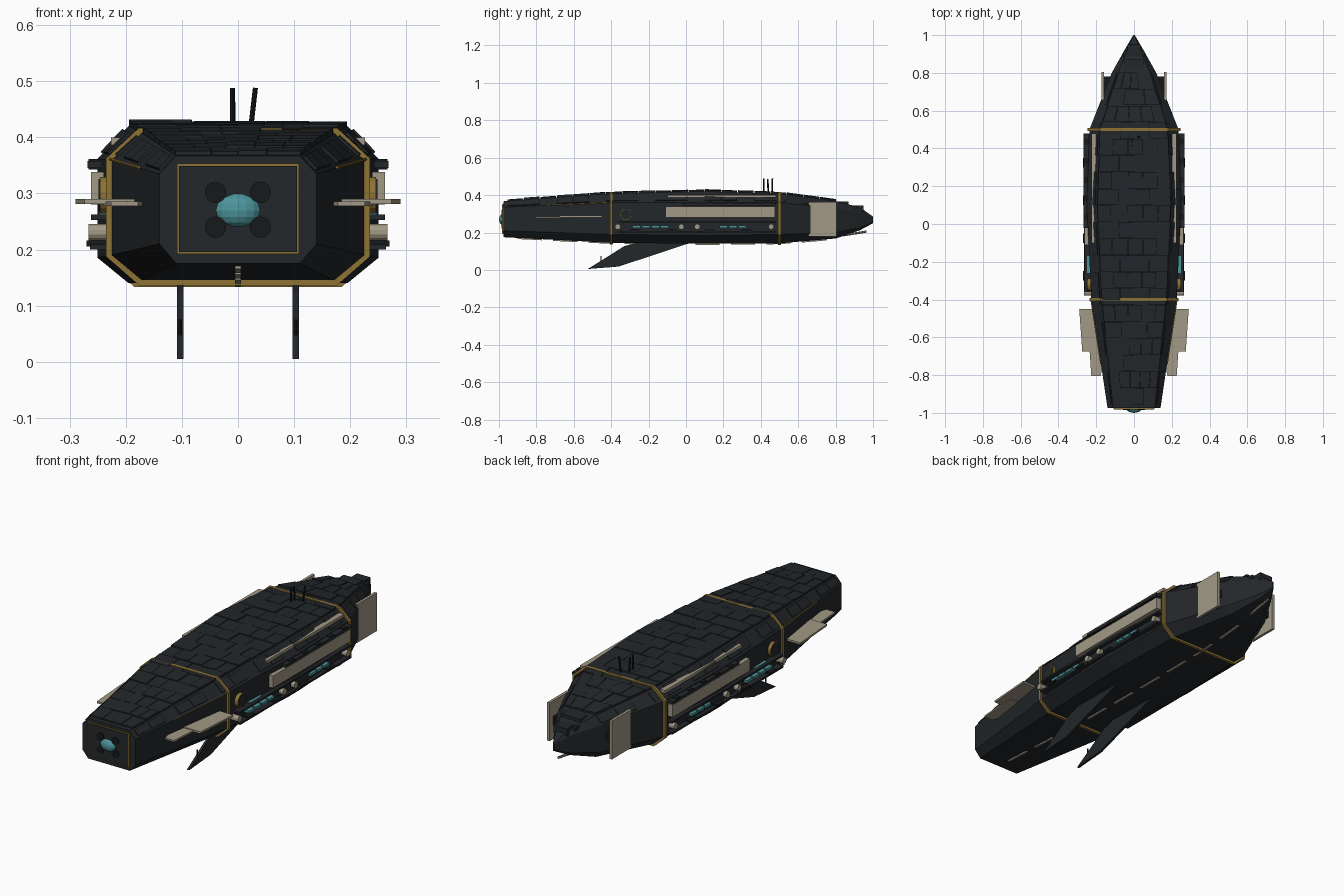
import bpy, bmesh, math, random
from mathutils import Vector

if "Cube" in bpy.data.objects:
    bpy.data.objects.remove(bpy.data.objects["Cube"])
random.seed(4)

def material(name, r, g, b):
    m = bpy.data.materials.new(name)
    m.diffuse_color = (r, g, b, 1)
    m.use_nodes = True
    m.node_tree.nodes["Principled BSDF"].inputs["Base Color"].default_value = m.diffuse_color
    return m
DARK = material("dark_armour", .017, .020, .023)
BLACK = material("black_metal", .008, .009, .011)
BONE = material("bone_panel", .36, .32, .24)
GOLD = material("gold_trim", .27, .17, .035)
CYAN = material("cyan_glass", .07, .30, .33)

def finish(name, bm, mat):
    bmesh.ops.recalc_face_normals(bm, faces=bm.faces)
    me = bpy.data.meshes.new(name)
    bm.to_mesh(me)
    bm.free()
    me.materials.append(mat)
    ob = bpy.data.objects.new(name, me)
    bpy.context.collection.objects.link(ob)
    return ob

def loft(bm, rings):
    rows = [[bm.verts.new(p) for p in r] for r in rings]
    n = len(rows[0])
    for a, b in zip(rows, rows[1:]):
        for i in range(n):
            j = (i + 1) % n
            bm.faces.new((a[i], a[j], b[j], b[i]))
    bm.faces.new(rows[0])
    bm.faces.new(rows[-1])

def add_box(bm, x0, x1, y0, y1, z0, z1):
    loft(bm, [[(x0, y0, z), (x1, y0, z), (x1, y1, z), (x0, y1, z)] for z in (z0, z1)])

def boxes(name, mat, items, mirror=False):
    bm = bmesh.new()
    for x0, x1, y0, y1, z0, z1 in items:
        add_box(bm, x0, x1, y0, y1, z0, z1)
        if mirror:
            add_box(bm, -x1, -x0, y0, y1, z0, z1)
    return finish(name, bm, mat)

def rod(bm, p, q, r, n=8):
    p, q = Vector(p), Vector(q)
    d = (q - p).normalized()
    u = d.orthogonal().normalized()
    v = d.cross(u)
    loft(bm, [[c + (u * math.cos(2 * math.pi * i / n) + v * math.sin(2 * math.pi * i / n)) * r
               for i in range(n)] for c in (p, q)])

def rods(name, mat, items, r, n=8):
    bm = bmesh.new()
    for p, q in items:
        rod(bm, p, q, r, n)
    return finish(name, bm, mat)

# Hull stations: y, half width, deck half width, bottom, lower/upper side edge, deck
STATIONS = [(-.975, .14, .11, .175, .21, .335, .367), (-.4, .226, .172, .145, .19, .36, .408),
            (.1, .25, .195, .14, .185, .362, .42), (.5, .236, .18, .142, .19, .36, .408),
            (.8, .118, .085, .168, .2, .33, .368), (.93, .045, .03, .212, .225, .31, .335),
            (1, .004, .003, .25, .255, .28, .285)]

def station(y):
    for a, b in zip(STATIONS, STATIONS[1:]):
        if y <= b[0]:
            t = (y - a[0]) / (b[0] - a[0])
            return [p + (q - p) * t for p, q in zip(a, b)]
    return STATIONS[-1]

def section(y, grow=0, at=None):
    _, w, t, zb, zl, zh, zt = station(y)
    w, t, zb, zt, g = w + grow, t + grow * .5, zb - grow, zt + grow, grow * .3
    zl, zh = zl - g, zh + g
    y = y if at is None else at
    return [(-t, y, zb), (t, y, zb), (w, y, zl), (w, y, zh), (t, y, zt), (-t, y, zt), (-w, y, zh), (-w, y, zl)]

bm = bmesh.new()
loft(bm, [section(s[0]) for s in STATIONS])
finish("hull", bm, DARK)

# Gold frames around the hull
for name, y in (("front_frame", -.4), ("rear_frame", .5)):
    bm = bmesh.new()
    loft(bm, [section(y, .009, y - .007), section(y, .009, y + .007)])
    finish(name, bm, GOLD)

# Staggered deck plates, and thin plates on the sloped shoulders
deck, shoulder = bmesh.new(), bmesh.new()
y, row = -.955, 0
while y < .78:
    y1 = y + .088
    cuts = [-1, -.62, -.18, .25, .66, 1] if row % 2 else [-1, -.42, 0, .45, 1]
    for u0, u1 in zip(cuts, cuts[1:]):
        h = random.uniform(.006, .012)
        a, b = station(y), station(y1)
        base = [(a[2] * u0 + .001, y, a[6]), (a[2] * u1 - .001, y, a[6]),
                (b[2] * u1 - .001, y1 - .003, b[6]), (b[2] * u0 + .001, y1 - .003, b[6])]
        loft(deck, [[(p[0], p[1], p[2] - .004) for p in base], [(p[0], p[1], p[2] + h) for p in base]])
    if row % 3 != 2:
        for s in (-1, 1):
            quad = []
            for st, yy in ((a, y), (b, y1 - .003)):
                for k in ((.15, .85) if yy == y else (.85, .15)):
                    quad.append((s * (st[1] + (st[2] - st[1]) * k), yy, st[5] + (st[6] - st[5]) * k))
            loft(shoulder, [quad, [(p[0] + s * .003, p[1], p[2] + .004) for p in quad]])
    y, row = y1, row + 1
finish("deck_plates", deck, DARK)
finish("shoulder_plates", shoulder, DARK)

# Front panel, trim, sensor sockets and dome
boxes("front_trim", GOLD, [(-.109, .109, -.98, -.97, .192, .353)])
boxes("front_panel", DARK, [(-.105, .105, -.983, -.97, .196, .349)])
rods("sensor_sockets", BLACK, [((x, -.975, z), (x, -.986, z)) for x in (-.04, .04) for z in (.24, .302)], .019, 16)
bm = bmesh.new()
bmesh.ops.create_uvsphere(bm, u_segments=16, v_segments=8, radius=1)
for v in bm.verts:
    v.co = (v.co.x * .042, v.co.y * .025 - .975, v.co.z * .031 + .27)
finish("front_dome", bm, CYAN)

# Side galleries: ledges, bays, panels and windows
boxes("side_ledges", DARK, [(.22, .268, -.02, .48, .345, .358), (.22, .264, -.36, .48, .2, .209),
                            (.22, .262, -.36, .48, .253, .262)], True)
boxes("side_blocks", BLACK, [(.22, .27, y, y + .05, .205, .216) for y in (-.3, -.1, .1, .3)] +
      [(.22, .266, y, y + .03, .343, .361) for y in (.02, .12, .22, .32, .42)], True)
boxes("side_panels", BONE, [(.22, .262, -.11, .475, .28, .338)], True)
boxes("shoulder_rails", BONE, [(.2, .226, -.1, .48, .386, .4)], True)
boxes("side_windows", CYAN, [(.22, .259, y, y + .042, .225, .237) for y in
                             (-.285, -.235, -.185, -.135, .18, .23, .28)] +
      [(.22, .248, -.26, -.17, .26, .265)], True)
rods("side_lamps", BONE, [((s * .22, y, .231), (s * .266, y, .231))
                          for s in (-1, 1) for y in (-.365, -.025, .06, .455)], .015, 12)
rods("hatch_rings", GOLD, [((s * .21, -.32, .297), (s * .246, -.32, .297)) for s in (-1, 1)], .033, 20)
rods("hatches", DARK, [((s * .21, -.32, .297), (s * .249, -.32, .297)) for s in (-1, 1)], .029, 20)

# Gold lines along the upper edges of the front hull
rods("edge_trim", GOLD, [((s * .176, -.74, .346), (s * .228, -.4, .361)) for s in (-1, 1)], .003, 6)

# Flat fins: outline extruded along one axis, mirrored
def fins(name, mat, outline, place, lo, hi):
    bm = bmesh.new()
    for s in (-1, 1):
        loft(bm, [[(s * q[0], q[1], q[2]) for q in (place(p, d) for p in outline)] for d in (lo, hi)])
    finish(name, bm, mat)

flat = lambda p, d: (p[0], p[1], d)
upright = lambda p, d: (d, p[0], p[1])
fins("front_wings", BONE, [(.18, -.45), (.29, -.45), (.274, -.675), (.15, -.675)], flat, .281, .29)
fins("front_winglets", BONE, [(.15, -.6), (.24, -.6), (.226, -.805), (.178, -.805), (.15, -.7)], flat, .278, .286)
fins("rear_fins", BONE, [(.655, .18), (.805, .18), (.805, .363), (.655, .363)], upright, .158, .171)
fins("rear_fin_mounts", BLACK, [(.66, .25), (.78, .25), (.78, .29), (.66, .29)], upright, .1, .16)
fins("keel_fins", DARK, [(-.525, .005), (-.36, .018), (.04, .15), (-.25, .15), (-.33, .127)],
     upright, .097, .109)
rods("keel_fin_spikes", BLACK, [((s * .103, -.455, .03), (s * .103, -.455, .075)) for s in (-1, 1)], .003, 6)

# Keel strips beneath the hull
bm = bmesh.new()
for i in range(9):
    y0 = -.9 + i * .19
    y1 = y0 + .13
    loft(bm, [[(x, yy, station(yy)[3] + dz) for x, dz in ((-.005, .01), (.005, .01), (.005, -.006), (-.005, -.006))]
              for yy in (y0, y1)])
finish("keel_strips", bm, BONE)
rods("nose_probe", BONE, [((0, .84, .185), (0, .965, .205))], .006, 8)

# Nose bridge and antennas
boxes("nose_bridge", DARK, [(-.05, .05, .8, .87, .33, .365), (-.035, .035, .86, .95, .31, .345),
                            (-.055, .055, .885, .915, .325, .34)])
rods("antennas", BLACK, [((-.01, .415, .41), (-.01, .415, .488)), ((-.008, .44, .41), (-.01, .437, .486)),
                         ((.022, .46, .41), (.031, .462, .488))], .0045, 8)
